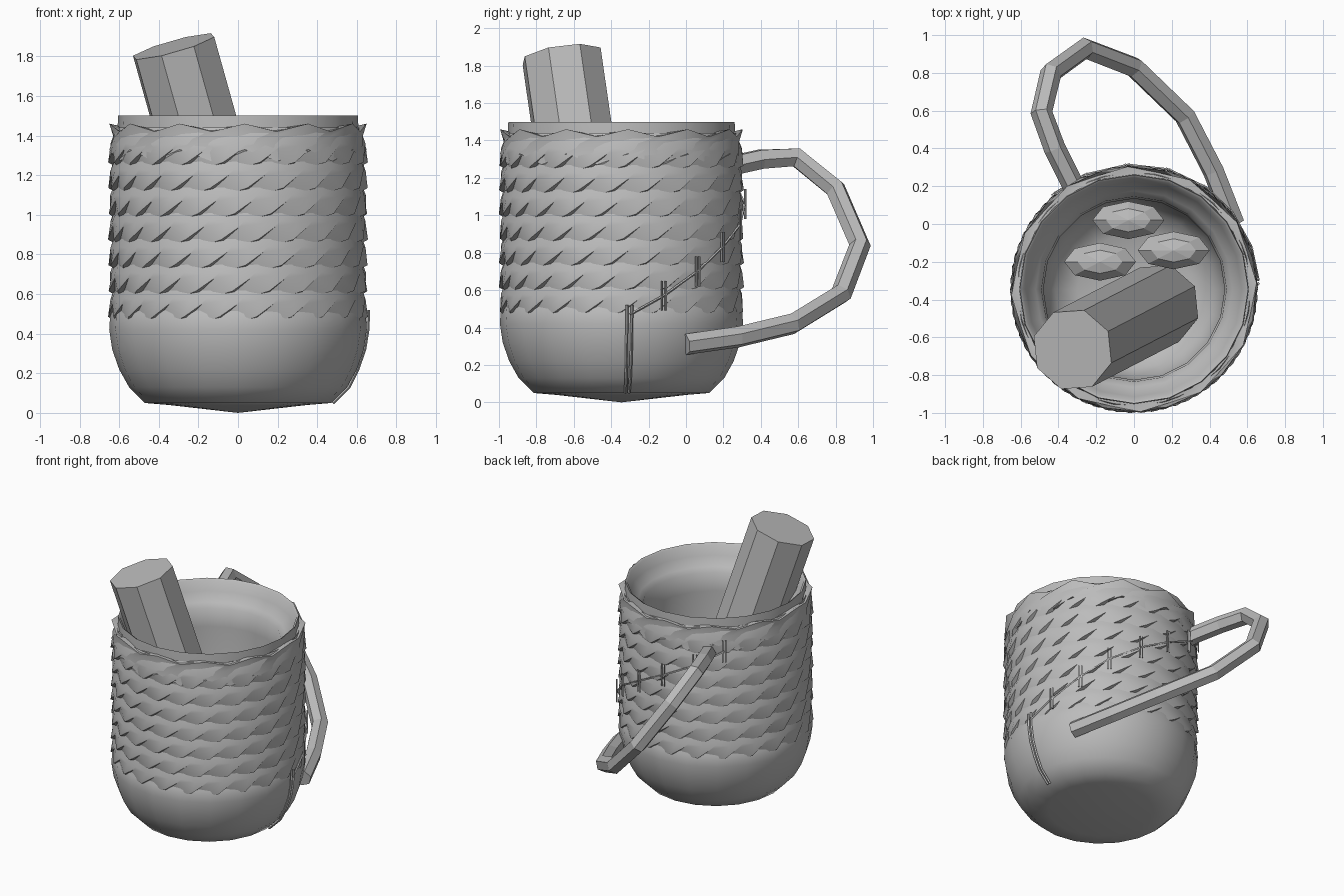
import bpy, bmesh, math
from mathutils import Vector

if "Cube" in bpy.data.objects:
    bpy.data.objects.remove(bpy.data.objects["Cube"], do_unlink=True)

CY = -0.345  # mug axis
clay = bpy.data.materials.new("clay_grey")
clay.use_nodes = True
clay.diffuse_color = (0.5, 0.5, 0.5, 1)
clay.node_tree.nodes["Principled BSDF"].inputs["Base Color"].default_value = (0.5, 0.5, 0.5, 1)


def finish(obj, smooth=None):
    obj.data.materials.append(clay)
    bpy.ops.object.select_all(action='DESELECT')
    obj.select_set(True)
    bpy.context.view_layer.objects.active = obj
    if smooth:
        bpy.ops.object.shade_smooth_by_angle(angle=math.radians(smooth))
    return obj


def loft(name, rings, n, smooth):
    """Rings of (peak (r, z), valley (r, z), phase in steps) joined round the axis."""
    bm = bmesh.new()
    loops = []
    for peak, valley, phase in rings:
        loop = []
        for i in range(n):
            r, z = valley if i % 2 else peak
            a = 2 * math.pi * (i + phase) / n
            loop.append(bm.verts.new((r * math.cos(a), CY + r * math.sin(a), z)))
        loops.append(loop)
    for low, high in zip(loops, loops[1:]):
        for i in range(n):
            j = (i + 1) % n
            bm.faces.new((low[i], low[j], high[j], high[i]))
    bmesh.ops.remove_doubles(bm, verts=bm.verts, dist=0.0005)
    mesh = bpy.data.meshes.new(name)
    bm.to_mesh(mesh)
    bm.free()
    obj = bpy.data.objects.new(name, mesh)
    bpy.context.collection.objects.link(obj)
    return finish(obj, smooth)


def lathe(name, profile, n, smooth=50):
    return loft(name, [(p, p, 0) for p in profile], n, smooth)


def tube(name, paths, radius, resolution):
    curve = bpy.data.curves.new(name, 'CURVE')
    curve.dimensions = '3D'
    curve.bevel_depth = radius
    curve.bevel_resolution = resolution
    curve.use_fill_caps = True
    for path in paths:
        spline = curve.splines.new('POLY')
        spline.points.add(len(path) - 1)
        for point, co in zip(spline.points, path):
            point.co = (*co, 1)
    for spline in curve.splines:
        spline.use_smooth = False
    obj = bpy.data.objects.new(name, curve)
    bpy.context.collection.objects.link(obj)
    finish(obj)
    bpy.ops.object.convert(target='MESH')
    return bpy.context.object


def polar(degrees, r, z):
    a = math.radians(degrees)
    return (r * math.cos(a), CY + r * math.sin(a), z)


# Mug shell: outside, rim and hollow inside
lathe("mug_shell", [
    (0.0, 0.0), (0.35, 0.04), (0.47, 0.05), (0.55, 0.13), (0.6, 0.22), (0.635, 0.32),
    (0.65, 0.42), (0.645, 0.5), (0.615, 0.55), (0.61, 1.4), (0.605, 1.5),
    (0.59, 1.49), (0.57, 1.42), (0.52, 1.36), (0.49, 1.33), (0.48, 1.2),
    (0.48, 0.4), (0.42, 0.25), (0.3, 0.18), (0.0, 0.16)], 20)

# Rows of leaning scales round the body
for row in range(7):
    z = 0.52 + 0.13 * row
    lean = 0.7 * row
    loft(f"scale_row_{row + 1}", [
        ((0.618, z - 0.06), (0.625, z - 0.04), lean - 0.9),
        ((0.656, z - 0.035), (0.64, z + 0.03), lean),
        ((0.645, z + 0.05), (0.645, z + 0.06), lean + 0.3),
        ((0.615, z + 0.14), (0.615, z + 0.14), lean + 0.6)], 44, 35)

# Folded collar below the rim
loft("collar", [
    ((0.62, 1.29), (0.625, 1.32), 0),
    ((0.65, 1.33), (0.64, 1.27), 0.2),
    ((0.62, 1.38), (0.65, 1.39), 0),
    ((0.65, 1.46), (0.63, 1.42), 0.2),
    ((0.605, 1.45), (0.605, 1.43), 0)], 24, 35)

# Slanted loop handle
tube("handle", [[
    (-0.27, 0.12, 1.22), (-0.33, 0.22, 1.26), (-0.42, 0.4, 1.3), (-0.49, 0.59, 1.31),
    (-0.44, 0.8, 1.14), (-0.26, 0.93, 0.84), (0.0, 0.83, 0.58), (0.27, 0.57, 0.42),
    (0.42, 0.28, 0.35), (0.53, 0.0, 0.31)]], 0.058, 1)

# Eight-sided stick leaning in the mug
axis = Vector((-0.28, -0.145, 1)).normalized()
top = Vector((-0.325, -0.665, 1.85))
length = 1.72
bpy.ops.mesh.primitive_cylinder_add(vertices=8, radius=0.222, depth=length,
                                    location=top - axis * length / 2)
stick = bpy.context.object
stick.name = "stick"
stick.rotation_euler = axis.to_track_quat('Z', 'Y').to_euler()
finish(stick)

# Faceted pebbles inside
for i, (x, y) in enumerate([(-0.03, 0.02), (-0.18, -0.2), (0.21, -0.14)]):
    bpy.ops.mesh.primitive_uv_sphere_add(segments=8, ring_count=5, radius=1,
                                         location=(x, y, 0.42 + 0.03 * i))
    pebble = bpy.context.object
    pebble.name = f"pebble_{i + 1}"
    pebble.scale = (0.2, 0.105, 0.1)
    finish(pebble)

# Climbing thread with paired stitches
stitches = [(20, 0.57), (38, 0.7), (55, 0.83), (74, 0.95), (93, 1.06), (113, 1.17), (130, 1.28)]
tube("thread", [[polar(a, 0.66, z) for a, z in [(4, 0.47)] + stitches]], 0.007, 0)
tube("stitches", [[polar(a + d, 0.662, z - 0.08), polar(a + d, 0.662, z + 0.08)]
                  for a, z in stitches for d in (-0.9, 0.9)], 0.006, 0)

# Upright seam on the lower body
seam = [(0.48, 0.05), (0.56, 0.13), (0.605, 0.22), (0.64, 0.32), (0.656, 0.42), (0.66, 0.52)]
tube("seam", [[polar(a, r, z) for r, z in seam] for a in (2.5, 4.8)], 0.008, 0)
